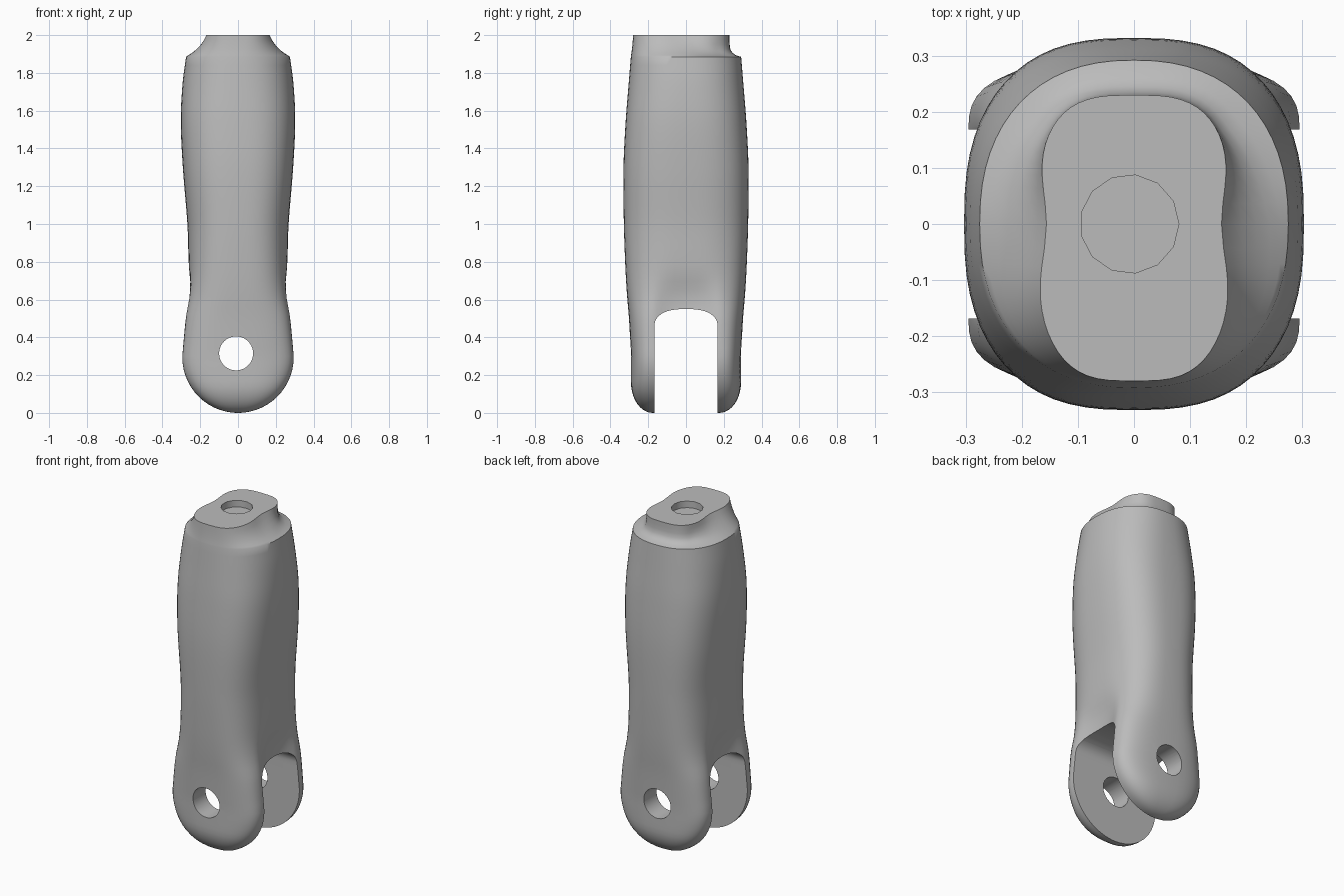
import bpy, bmesh
from math import sin, cos, pi, sqrt, exp

cube = bpy.data.objects.get("Cube")
if cube:
    bpy.data.objects.remove(cube, do_unlink=True)

grey = bpy.data.materials.new("plain grey")
grey.use_nodes = True
grey.diffuse_color = (0.5, 0.5, 0.5, 1)
grey.node_tree.nodes["Principled BSDF"].inputs["Base Color"].default_value = (0.5, 0.5, 0.5, 1)

QUAD = 16          # points per quarter of a ring
SHOULDER = 1.885   # height where the body steps in to the top boss
FORK_R = 0.295

# height, half width, half depth, squareness, straight flank, web pinch
KEYS = [
    (0.30, .295, .291, 2.8, .168, .00),
    (0.50, .277, .302, 2.8, .15, .03),
    (0.62, .262, .312, 2.8, .10, .025),
    (0.75, .258, .320, 2.8, .05, .00),
    (1.00, .268, .329, 2.7, .00, .00),
    (1.30, .292, .331, 2.7, .00, .00),
    (1.55, .303, .319, 2.6, .00, .00),
    (1.75, .293, .303, 2.4, .00, .00),
    (SHOULDER, .275, .292, 2.3, .00, .00),
]


def section(z):
    """Smoothly interpolated section values at height z."""
    if z <= KEYS[0][0]:
        a = sqrt(max(FORK_R ** 2 - (FORK_R - min(z, FORK_R)) ** 2, 0.0001))
        t = 1 - min(z / 0.16, 1)
        b = 0.176 + 0.115 * sqrt(1 - t * t)
        return (a, b) + KEYS[0][3:]
    i = max(k for k in range(len(KEYS) - 1) if KEYS[k][0] <= z)
    p0, p1 = KEYS[max(i - 1, 0)], KEYS[i]
    p2, p3 = KEYS[i + 1], KEYS[min(i + 2, len(KEYS) - 1)]
    h = p2[0] - p1[0]
    t = (z - p1[0]) / h
    out = []
    for j in range(1, 6):
        m1 = (p2[j] - p0[j]) / (p2[0] - p0[0]) * h
        m2 = (p3[j] - p1[j]) / (p3[0] - p1[0]) * h
        d = p2[j] - p1[j]
        out.append(p1[j] + t * m1 + t * t * (3 * d - 2 * m1 - m2) + t ** 3 * (m1 + m2 - 2 * d))
    return tuple(out)


def body_ring(z):
    a, b, n, y0, pinch = section(z)
    y0 = min(max(y0, 0), b - 0.007)
    ring = []
    for k in range(4 * QUAD):
        c, s = cos(k * pi / 2 / QUAD), sin(k * pi / 2 / QUAD)
        y = b * abs(s) ** (2 / n) if abs(s) > 1e-6 else 0
        u = min(max(0, y - y0) / (b - y0), 1)
        x = a * max(1 - u ** n, 0) ** (1 / n)
        x -= pinch * max(0, 1 - (y / 0.17) ** 2)
        if abs(c) < 1e-6:
            x = 0
        ring.append((x if c > 0 else -x, y if s > 0 else -y, z))
    return ring


def boss_outline():
    """Waisted outline of the flat top."""
    ring = []
    for k in range(4 * QUAD):
        c, s = cos(k * pi / 2 / QUAD), sin(k * pi / 2 / QUAD)
        b = 0.23 if s > 0 else 0.28
        y = b * abs(s) ** 0.8
        x = 0.18 * abs(c) ** 0.62 if abs(c) > 1e-6 else 0
        x -= 0.024 * exp(-((y / 0.1) ** 2))
        ring.append((x if c > 0 else -x, y if s > 0 else -y))
    return ring


def boss_ring(side, back, z):
    """Blend from the shoulder to the top, with its own rate at the back."""
    ring = []
    for k, (p, q) in enumerate(zip(body_ring(SHOULDER), boss_outline())):
        w = min(max(sin(k * pi / 2 / QUAD) * 1.5, 0), 1)
        t = side + (back - side) * w
        ring.append((p[0] + (q[0] - p[0]) * t, p[1] + (q[1] - p[1]) * t, z))
    return ring


def finish(name, bm):
    bmesh.ops.recalc_face_normals(bm, faces=bm.faces)
    me = bpy.data.meshes.new(name)
    bm.to_mesh(me)
    bm.free()
    ob = bpy.data.objects.new(name, me)
    bpy.context.collection.objects.link(ob)
    me.materials.append(grey)
    return ob


def loft(name, rings):
    bm = bmesh.new()
    loops = [[bm.verts.new(p) for p in r] for r in rings]
    n = len(loops[0])
    for lo, hi in zip(loops, loops[1:]):
        for i in range(n):
            j = (i + 1) % n
            bm.faces.new((lo[i], lo[j], hi[j], hi[i]))
    bm.faces.new(loops[0][::-1])
    bm.faces.new(loops[-1])
    return finish(name, bm)


# Body: rounded fork end, long grip, stepped boss
heights = [FORK_R * (1 - cos(i * pi / 28)) for i in range(14)]
heights += [0.3 + (SHOULDER - 0.3) * i / 36 for i in range(37)]
rings = [body_ring(z) for z in heights]
rings += [boss_ring(*v) for v in (
    (.10, .45, 1.893), (.28, .75, 1.907), (.48, .92, 1.925), (.70, .98, 1.95), (.87, 1, 1.975), (1, 1, 2))]
body = loft("finger_segment", rings)


def cylinder(name, x, z, radius, sides, half, along_y):
    def ring(d):
        pts = [(x + radius * cos(2 * pi * i / sides), radius * sin(2 * pi * i / sides)) for i in range(sides)]
        return [(u, d, z + v) if along_y else (u, v, z + d) for u, v in pts]
    return loft(name, [ring(-half), ring(half)])


# Cutters: fork slot with rounded roof, pin hole, top socket
slot = [(-0.168, -0.1)]
for i in range(25):
    c, s = -cos(i * pi / 24), sin(i * pi / 24)
    slot.append((0.168 * (1 if c > 0 else -1) * abs(c) ** 0.8, 0.45 + 0.1 * max(s, 0) ** 0.8))
slot.append((0.168, -0.1))
cutters = [
    loft("slot_cutter", [[(x, y, z) for y, z in slot] for x in (-0.5, 0.5)]),
    cylinder("pin_cutter", -0.01, 0.315, 0.09, 40, 0.5, True),
    cylinder("socket_cutter", -0.008, 2.0, 0.088, 13, 0.04, False),
]

bpy.ops.object.select_all(action='DESELECT')
bpy.context.view_layer.objects.active = body
body.select_set(True)
for cutter in cutters:
    cutter.hide_render = True
    mod = body.modifiers.new("cut", 'BOOLEAN')
    mod.operation = 'DIFFERENCE'
    mod.solver = 'EXACT'
    mod.object = cutter
    bpy.ops.object.modifier_apply(modifier=mod.name)
    bpy.data.objects.remove(cutter, do_unlink=True)

bpy.ops.object.shade_smooth_by_angle(angle=0.7)
